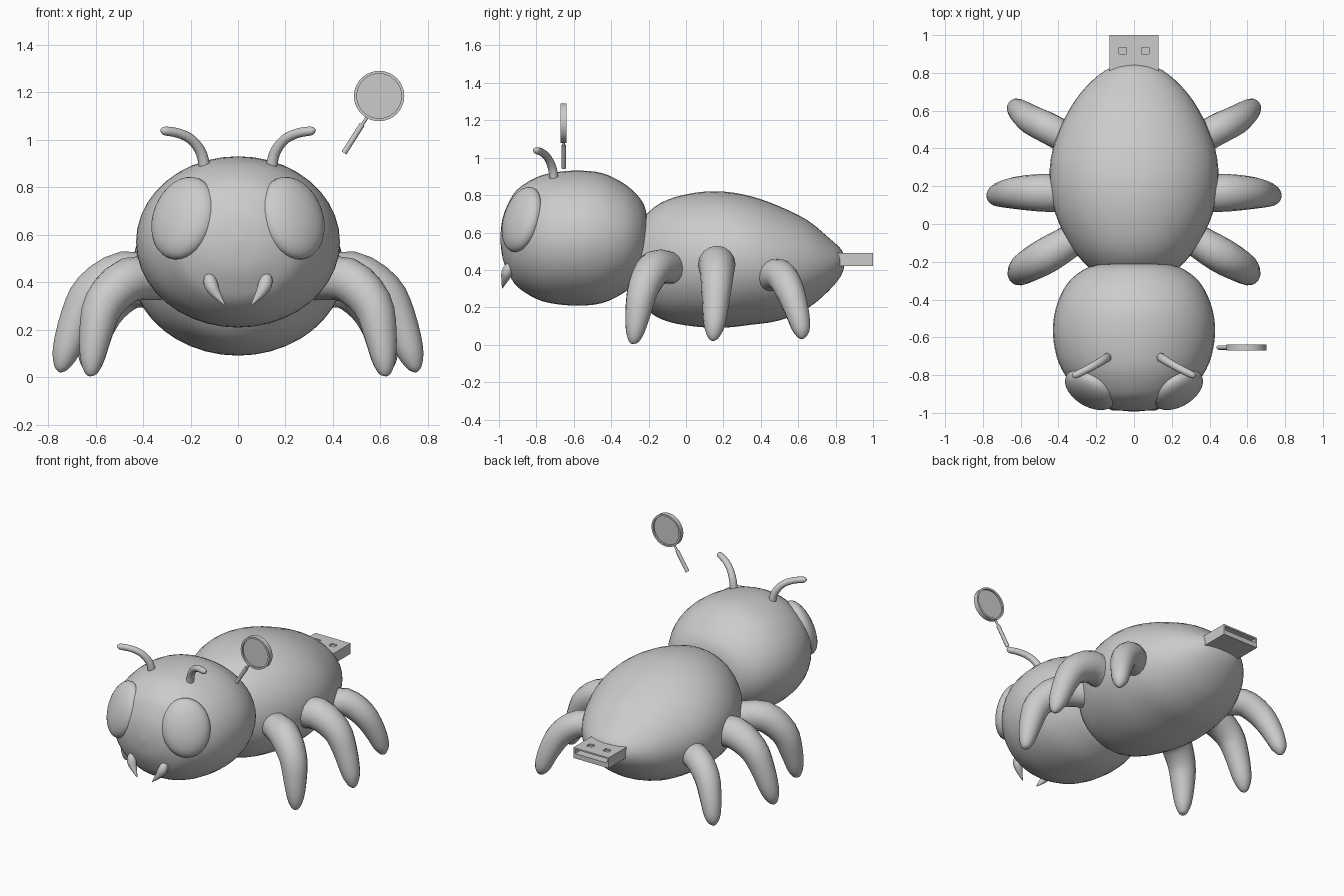
import bpy, bmesh, math
from mathutils import Vector, Matrix

if "Cube" in bpy.data.objects:
    bpy.data.objects.remove(bpy.data.objects["Cube"])

grey = bpy.data.materials.new("light_grey")
grey.diffuse_color = (0.6, 0.6, 0.6, 1)
grey.use_nodes = True
grey.node_tree.nodes["Principled BSDF"].inputs["Base Color"].default_value = grey.diffuse_color


def finish(name, bm, angle=40):
    bmesh.ops.recalc_face_normals(bm, faces=bm.faces)
    me = bpy.data.meshes.new(name)
    bm.to_mesh(me)
    bm.free()
    ob = bpy.data.objects.new(name, me)
    bpy.context.collection.objects.link(ob)
    me.materials.append(grey)
    bpy.ops.object.select_all(action='DESELECT')
    ob.select_set(True)
    bpy.context.view_layer.objects.active = ob
    if angle:
        bpy.ops.object.shade_smooth_by_angle(angle=math.radians(angle))
    return ob


def skin(name, rings, closed=False, angle=40):
    """Join equal rings of points into a surface, capped unless closed."""
    bm = bmesh.new()
    vs = [[bm.verts.new(p) for p in r] for r in rings]
    n = len(vs[0])
    for i in range(len(vs) if closed else len(vs) - 1):
        a, b = vs[i], vs[(i + 1) % len(vs)]
        for k in range(n):
            bm.faces.new((a[k], a[(k + 1) % n], b[(k + 1) % n], b[k]))
    if not closed:
        bm.faces.new(vs[0])
        bm.faces.new(vs[-1])
    return finish(name, bm, angle)


def smooth_rows(rows, steps):
    """Catmull-Rom interpolation through rows of numbers."""
    p = [Vector(r) for r in rows]
    p = [p[0]] + p + [p[-1]]
    out = []
    for i in range(1, len(p) - 2):
        a, b, c, d = p[i - 1:i + 3]
        for s in range(steps):
            t = s / steps
            out.append(b + (c - a) * (t / 2) + (a * 2 - b * 5 + c * 4 - d) * (t * t / 2)
                       + (b * 3 - a - c * 3 + d) * (t ** 3 / 2))
    return out + [p[-2]]


def circle(n):
    return [(math.cos(2 * math.pi * k / n), math.sin(2 * math.pi * k / n)) for k in range(n)]


def pod(name, rows):
    """Rounded body along y from rows of (y, centre z, half width, half height)."""
    return skin(name, [[(rx * c, y, zc + rz * s) for c, s in circle(40)]
                       for y, zc, rx, rz in smooth_rows(rows, 3)], angle=80)


def tube(name, rows, side=1, steps=4, sides=16):
    """Tapered tube through rows of (x, y, z, radius)."""
    pts = smooth_rows([(x * side, y, z, r) for x, y, z, r in rows], steps)
    c = [p.to_3d() for p in pts]
    rings, u, old = [], None, None
    for i, p in enumerate(pts):
        t = (c[min(i + 1, len(c) - 1)] - c[max(i - 1, 0)]).normalized()
        u = t.orthogonal().normalized() if u is None else old.rotation_difference(t) @ u
        old, v = t, t.cross(u)
        rings.append([c[i] + (u * a + v * b) * p[3] for a, b in circle(sides)])
    return skin(name, rings, angle=70)


def box(name, x, y, z):
    bm = bmesh.new()
    bmesh.ops.create_cube(bm, size=1, matrix=Matrix.LocRotScale(
        Vector(((x[0] + x[1]) / 2, (y[0] + y[1]) / 2, (z[0] + z[1]) / 2)), None,
        Vector((x[1] - x[0], y[1] - y[0], z[1] - z[0]))))
    return finish(name, bm, 0)


# Abdomen and head
pod("abdomen", [(-.33, .45, .01, .01), (-.32, .45, .09, .08), (-.28, .45, .18, .16),
                (-.2, .445, .27, .265), (-.1, .45, .345, .325), (.05, .455, .415, .358),
                (.2, .455, .445, .364), (.35, .45, .44, .343), (.5, .435, .395, .305),
                (.65, .43, .315, .235), (.76, .43, .22, .145), (.83, .44, .12, .07),
                (.85, .45, .01, .01)])
pod("head", [(-.993, .57, .01, .01), (-.98, .57, .12, .11), (-.945, .57, .22, .195),
             (-.9, .57, .285, .262), (-.8, .57, .365, .325), (-.7, .57, .41, .352),
             (-.57, .57, .43, .361), (-.45, .57, .415, .348), (-.35, .57, .375, .303),
             (-.28, .57, .32, .25), (-.225, .57, .23, .18), (-.205, .57, .1, .09),
             (-.2, .57, .01, .01)])

LEGS = {
    "front_leg": [(.32, -.08, .41, .085), (.46, -.165, .41, .095), (.565, -.225, .31, .085),
                  (.6, -.255, .18, .07), (.615, -.272, .07, .05), (.62, -.28, .015, .025),
                  (.62, -.28, .005, .005)],
    "middle_leg": [(.34, .16, .41, .095), (.48, .165, .43, .1), (.61, .165, .36, .088),
                   (.675, .16, .25, .075), (.725, .152, .11, .058), (.745, .145, .04, .03),
                   (.748, .143, .02, .005)],
    "rear_leg": [(.32, .43, .36, .08), (.44, .5, .375, .083), (.54, .55, .3, .078),
                 (.595, .59, .19, .066), (.625, .615, .09, .05), (.635, .62, .045, .026),
                 (.637, .622, .03, .005)],
}

for side, tag in ((1, "right"), (-1, "left")):
    # Legs
    for name, rows in LEGS.items():
        tube(f"{name}_{tag}", rows, side, 3)
    # Antennae
    tube(f"antenna_{tag}", [(.14, -.705, .88, .024), (.155, -.715, .945, .023),
                            (.195, -.74, 1.0, .021), (.25, -.77, 1.028, .02),
                            (.31, -.8, 1.038, .018), (.325, -.807, 1.038, .005)], side)
    # Mandibles
    tube(f"mandible_{tag}", [(.12, -.93, .43, .012), (.12, -.945, .415, .025),
                             (.112, -.958, .385, .029), (.092, -.968, .35, .02),
                             (.055, -.982, .303, .002)], side)
    # Bulging oval eyes, leaning inward at the top
    n = Vector((.5 * side, -.8, .31)).normalized()
    u = Vector((-.25 * side, .23, 1))
    u = (u - n * u.dot(n)).normalized()
    rot = Matrix((u.cross(n), u, n)).transposed().to_4x4()
    bm = bmesh.new()
    bmesh.ops.create_uvsphere(bm, u_segments=32, v_segments=20, radius=1)
    bm.transform(Matrix.Translation((.23 * side, -.876, .67)) @ rot
                 @ Matrix.Diagonal((.148, .182, .075, 1)))
    finish(f"eye_{tag}", bm, 80)

# Plug at the tail: shell with an open slot and two square holes on top
plug = box("tail_plug", (-.13, .13), (.78, 1.0), (.42, .49))
cutters = [box("slot_cutter", (-.118, .118), (.87, 1.1), (.452, .48))]
for s in (-1, 1):
    cutters.append(box("hole_cutter", (s * .06 - .02, s * .06 + .02), (.9, .935), (.46, .52)))
for c in cutters:
    c.hide_render = True
    c.hide_viewport = True
    m = plug.modifiers.new("cut", 'BOOLEAN')
    m.operation, m.object, m.solver = 'DIFFERENCE', c, 'EXACT'

# Magnifying glass: rim, lens, neck and handle
mx, my, mz = .595, -.654, 1.185
skin("glass_rim", [[(mx + r * c, my + d, mz + r * s) for r, d in
                    ((.106, -.016), (.106, .016), (.094, .016), (.094, -.016))]
                   for c, s in circle(40)], closed=True)
skin("glass_lens", [[(mx + .096 * c, my + d, mz + .096 * s) for c, s in circle(40)]
                    for d in (-.005, .005)])
tube("glass_neck", [(.545, my, 1.097, .007), (.515, my, 1.05, .007)], 1, 1, 12)
tube("glass_handle", [(.523, my, 1.065, .012), (.447, my, .945, .012)], 1, 1, 12)
